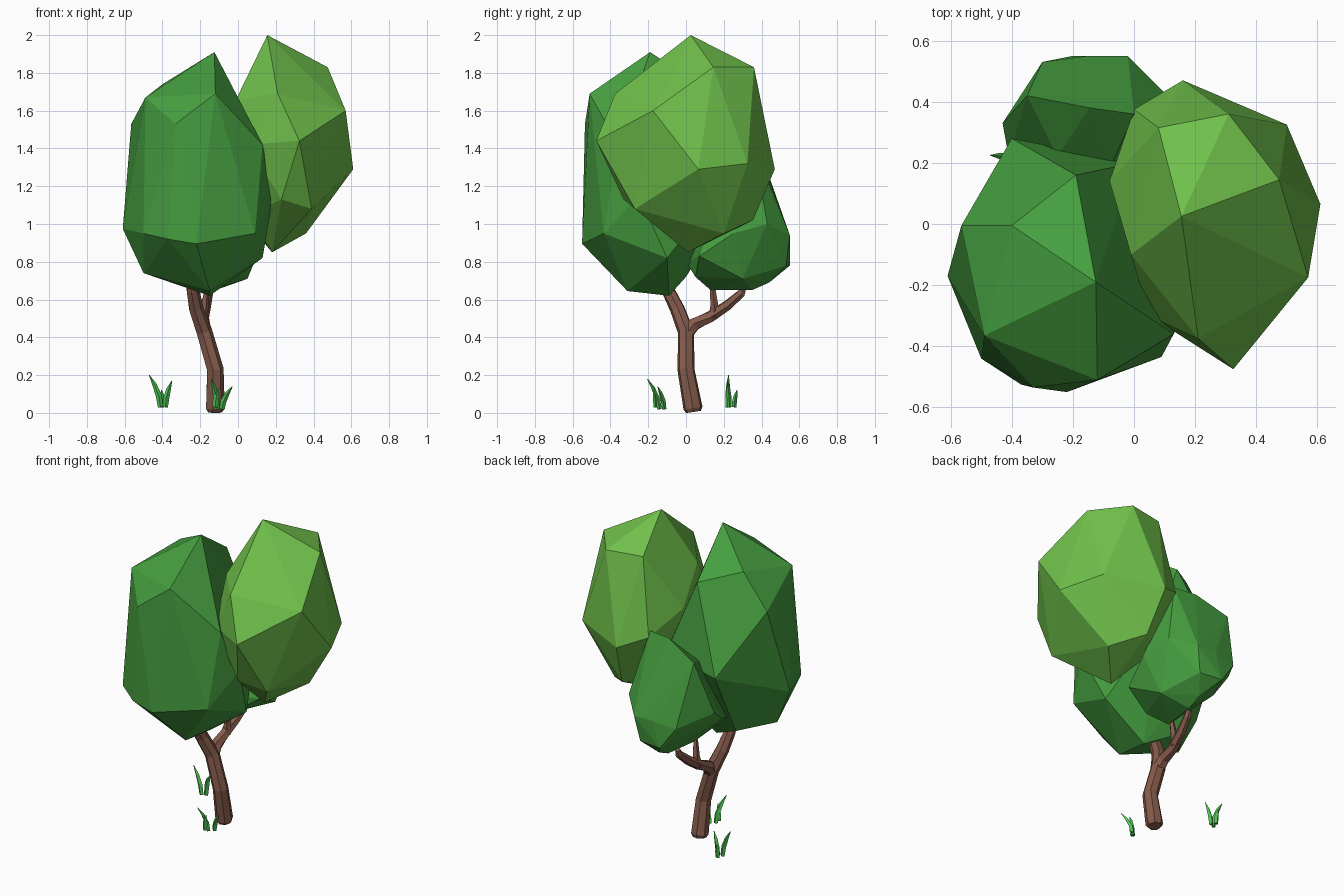
import bpy, bmesh, math
from mathutils import Vector


def material(name, rgb):
    m = bpy.data.materials.new(name)
    m.diffuse_color = (*rgb, 1)
    return m


DARK = material("dark_leaves", (0.06, 0.34, 0.05))
LIGHT = material("light_leaves", (0.16, 0.53, 0.07))
BARK = material("bark", (0.24, 0.105, 0.07))
GRASS = material("grass_green", (0.08, 0.55, 0.09))


def finish(bm, name, mat):
    bmesh.ops.recalc_face_normals(bm, faces=bm.faces[:])
    mesh = bpy.data.meshes.new(name)
    bm.to_mesh(mesh)
    bm.free()
    mesh.materials.append(mat)
    ob = bpy.data.objects.new(name, mesh)
    bpy.context.collection.objects.link(ob)
    return ob


def crown(name, mat, points):
    """Faceted leaf mass: convex hull around a few corner points."""
    bm = bmesh.new()
    for p in points:
        bm.verts.new(p)
    bmesh.ops.convex_hull(bm, input=bm.verts[:])
    loose = [v for v in bm.verts if not v.link_faces]
    bmesh.ops.delete(bm, geom=loose, context='VERTS')
    return finish(bm, name, mat)


def tube(bm, path, sides=6, flat=1.0):
    """Sweep a polygon along (x, y, z, radius) stations, capped at both ends."""
    pts = [Vector(p[:3]) for p in path]
    rings = []
    for i, p in enumerate(pts):
        d = (pts[min(i + 1, len(pts) - 1)] - pts[max(i - 1, 0)]).normalized()
        u = Vector((0, 1, 0)).cross(d).normalized()
        w = d.cross(u)
        r = path[i][3]
        rings.append([bm.verts.new(p + u * r * math.cos(a) + w * r * flat * math.sin(a))
                      for a in (2 * math.pi * k / sides for k in range(sides))])
    for a, b in zip(rings, rings[1:]):
        for k in range(sides):
            n = (k + 1) % sides
            bm.faces.new((a[k], a[n], b[n], b[k]))
    bm.faces.new(rings[0][::-1])
    bm.faces.new(rings[-1])


# Large front crown
crown("large_crown", DARK, [
    (-0.125, -0.19, 1.91), (-0.12, -0.51, 1.69), (-0.49, -0.365, 1.67),
    (-0.40, -0.005, 1.74), (-0.19, 0.16, 1.68), (-0.565, -0.005, 1.53),
    (-0.33, -0.535, 1.53), (0.13, -0.36, 1.42), (0.185, -0.25, 1.15),
    (0.0, 0.20, 1.20), (-0.40, 0.28, 1.17), (-0.61, -0.17, 0.975),
    (-0.50, -0.44, 0.95), (-0.37, -0.525, 0.92), (-0.22, -0.55, 0.895),
    (0.09, -0.435, 0.95), (0.13, -0.10, 0.82), (-0.50, -0.20, 0.74),
    (-0.15, -0.31, 0.645), (-0.15, -0.09, 0.62), (-0.35, 0.0, 0.72)])

# Tall light crown on the right
crown("light_crown", LIGHT, [
    (0.155, 0.025, 2.0), (0.475, 0.145, 1.83), (0.31, 0.36, 1.83),
    (0.08, 0.315, 1.83), (0.57, -0.175, 1.60), (0.325, -0.475, 1.44),
    (0.21, -0.375, 1.69), (0.61, 0.065, 1.29), (0.50, 0.325, 1.32),
    (0.16, 0.47, 1.29), (0.0, 0.375, 1.36), (-0.08, 0.14, 1.48),
    (-0.01, -0.10, 1.66), (0.05, -0.30, 1.42), (0.39, -0.27, 1.08),
    (0.23, -0.33, 1.13), (0.36, 0.20, 0.95), (0.20, 0.355, 1.02),
    (0.18, 0.01, 0.85), (0.05, -0.10, 1.05), (0.04, 0.20, 1.02)])

# Small low crown at the back
crown("small_crown", DARK, [
    (0.0, 0.36, 1.40), (-0.145, 0.38, 1.40), (-0.35, 0.42, 1.31),
    (-0.25, 0.22, 1.22), (-0.08, 0.18, 1.22), (0.10, 0.43, 1.0),
    (-0.02, 0.55, 0.94), (-0.15, 0.55, 0.94), (-0.30, 0.53, 0.92),
    (-0.43, 0.33, 0.98), (-0.41, 0.22, 0.90), (-0.20, 0.55, 0.78),
    (-0.05, 0.53, 0.78), (-0.12, 0.44, 0.69), (-0.12, 0.35, 0.65),
    (-0.15, 0.13, 0.65), (0.05, 0.30, 0.71), (-0.30, 0.0, 0.80),
    (0.10, 0.07, 0.83), (-0.05, 0.05, 0.72), (0.14, 0.25, 0.95)])

# Trunk with the leaning front limb, back branch and a twig
bm = bmesh.new()
tube(bm, [(-0.122, 0.04, 0.005, 0.04), (-0.122, 0.037, 0.025, 0.052), (-0.122, 0.0, 0.23, 0.046),
          (-0.18, 0.0, 0.43, 0.044), (-0.222, -0.045, 0.55, 0.04),
          (-0.24, -0.095, 0.65, 0.035), (-0.24, -0.12, 0.72, 0.03)], 7)
tube(bm, [(-0.175, -0.005, 0.41, 0.04), (-0.185, 0.045, 0.47, 0.037), (-0.185, 0.13, 0.51, 0.032),
          (-0.17, 0.22, 0.57, 0.028), (-0.155, 0.295, 0.635, 0.023), (-0.155, 0.305, 0.665, 0.016)])
tube(bm, [(-0.185, 0.15, 0.51, 0.032), (-0.175, 0.15, 0.57, 0.022), (-0.165, 0.14, 0.67, 0.014)], 5)
finish(bm, "trunk", BARK)


# Grass tufts: each blade is (base x, base y, base z, tip x, tip y, tip z)
def tuft(name, blades):
    bm = bmesh.new()
    for x, y, z, tx, ty, tz in blades:
        path = []
        for t, r in ((0, 0.014), (0.35, 0.016), (0.7, 0.012), (1, 0.002)):
            s = t ** 1.8
            path.append((x + (tx - x) * s, y + (ty - y) * s, z + (tz - z) * t, r))
        tube(bm, path, 4, 0.8)
    finish(bm, name, GRASS)


tuft("back_grass", [(-0.41, 0.22, 0.03, -0.47, 0.225, 0.20),
                    (-0.385, 0.23, 0.03, -0.35, 0.22, 0.17),
                    (-0.40, 0.255, 0.03, -0.405, 0.27, 0.12)])
tuft("front_grass", [(-0.11, -0.14, 0.02, -0.14, -0.205, 0.18),
                     (-0.085, -0.115, 0.02, -0.03, -0.15, 0.14),
                     (-0.12, -0.16, 0.03, -0.105, -0.17, 0.13)])
